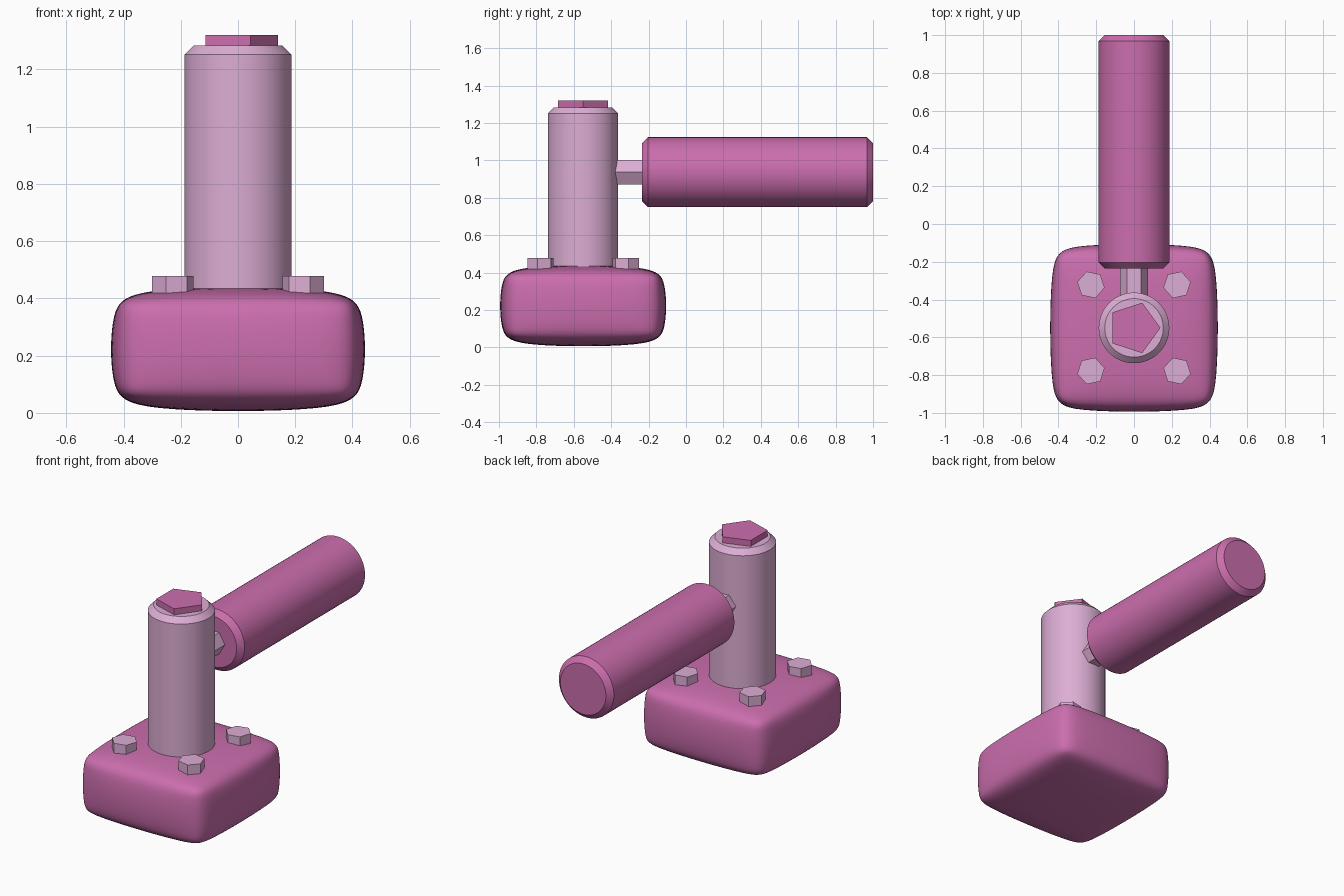
import bpy, bmesh, math
from mathutils import Matrix

if "Cube" in bpy.data.objects:
    bpy.data.objects.remove(bpy.data.objects["Cube"])


def material(name, rgb):
    m = bpy.data.materials.new(name)
    m.diffuse_color = (*rgb, 1)
    m.use_nodes = True
    m.node_tree.nodes["Principled BSDF"].inputs["Base Color"].default_value = m.diffuse_color
    return m


rose = material("deep_rose", (0.60, 0.155, 0.42))
lilac = material("pale_lilac", (0.72, 0.42, 0.66))


def finish(name, bm, mat, smooth):
    bmesh.ops.recalc_face_normals(bm, faces=bm.faces)
    me = bpy.data.meshes.new(name)
    bm.to_mesh(me)
    bm.free()
    me.materials.append(mat)
    ob = bpy.data.objects.new(name, me)
    bpy.context.collection.objects.link(ob)
    if smooth:
        bpy.ops.object.select_all(action='DESELECT')
        ob.select_set(True)
        bpy.context.view_layer.objects.active = ob
        bpy.ops.object.shade_smooth_by_angle(angle=math.radians(30))
    return ob


def turned(name, sides, profile, mat, matrix, spin=0.0, smooth=False):
    """Stack rings of (radius, height) along local z, capped at both ends."""
    bm = bmesh.new()
    rings = []
    for r, h in profile:
        ring = []
        for i in range(sides):
            a = spin + 2 * math.pi * i / sides
            ring.append(bm.verts.new((r * math.cos(a), r * math.sin(a), h)))
        rings.append(ring)
    for lo, hi in zip(rings, rings[1:]):
        for i in range(sides):
            j = (i + 1) % sides
            bm.faces.new((lo[i], lo[j], hi[j], hi[i]))
    bm.faces.new(rings[0][::-1])
    bm.faces.new(rings[-1])
    bm.transform(matrix)
    return finish(name, bm, mat, smooth)


CY = -0.55      # centre of base and column
ARM_Z = 0.937   # axis height of the arm
upright = Matrix.Translation((0, CY, 0))
along_y = Matrix.Translation((0, 0, ARM_Z)) @ Matrix.Rotation(-math.pi / 2, 4, 'X')

# Soft rounded base block: bevelled box, subdivided
bm = bmesh.new()
bmesh.ops.create_cube(bm, size=1)
bm.transform(Matrix.Translation((0, CY, 0.2225)) @ Matrix.Diagonal((0.9, 0.9, 0.445, 1)))
bmesh.ops.bevel(bm, geom=bm.edges[:], offset=0.08, segments=1, affect='EDGES', profile=0.5)
base = finish("base", bm, rose, False)
for p in base.data.polygons:
    p.use_smooth = True
sub = base.modifiers.new("soft", 'SUBSURF')
sub.levels = sub.render_levels = 4

# Column with chamfered top, and pentagonal cap
turned("column", 64, [(0.187, 0.41), (0.187, 1.252), (0.155, 1.284)], lilac, upright, smooth=True)
turned("cap", 5, [(0.14, 1.27), (0.14, 1.321)], rose, upright)

# Hexagonal link and chamfered arm reaching back
turned("link", 6, [(0.075, -0.42), (0.075, -0.20)], lilac, along_y)
turned("arm", 64, [(0.155, -0.235), (0.187, -0.203), (0.187, 0.968), (0.155, 1.0)],
       rose, along_y, smooth=True)

# Four mirrored hexagonal bolts
for sx in (-1, 1):
    for sy in (-1, 1):
        turned(f"bolt_{'right' if sx > 0 else 'left'}_{'back' if sy > 0 else 'front'}", 6,
               [(0.074, 0.40), (0.074, 0.479)], lilac,
               Matrix.Translation((0.228 * sx, CY + 0.228 * sy, 0)),
               spin=math.radians(12) * sx * sy)
